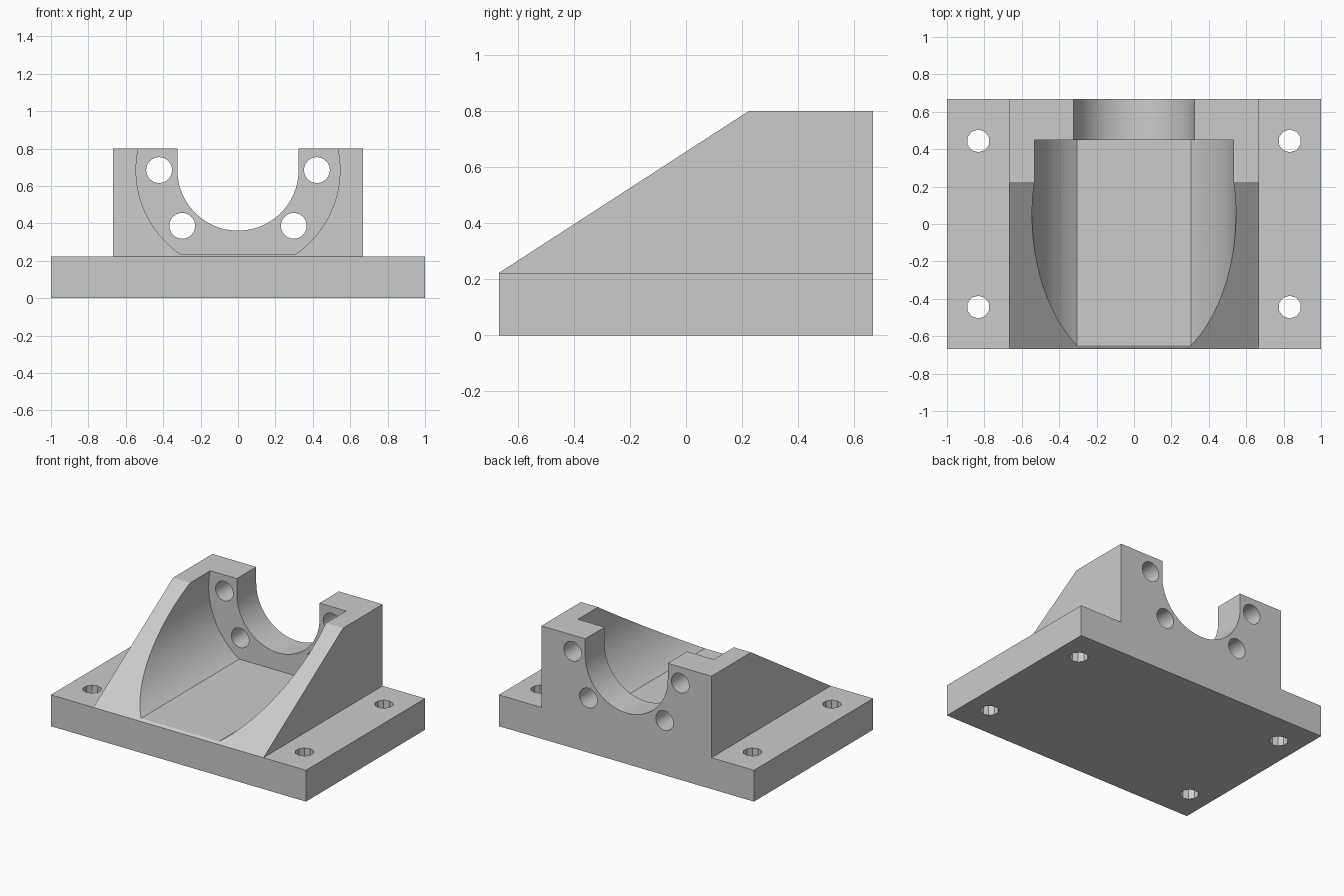
import bpy, bmesh, math
from mathutils import Vector

if "Cube" in bpy.data.objects:
    bpy.data.objects.remove(bpy.data.objects["Cube"], do_unlink=True)

WIDTH, DEPTH = 1.0, 0.667          # half sizes of the base plate
BASE_TOP, TOP = 0.222, 0.80
AXIS_Z = 0.685                     # height of the bearing axis
WALL_Y = 0.45                      # front of the rear wall

grey = bpy.data.materials.new("plain grey")
grey.use_nodes = True
colour = (0.6, 0.6, 0.6, 1)
grey.diffuse_color = colour
grey.node_tree.nodes["Principled BSDF"].inputs["Base Color"].default_value = colour


def prism(name, points, axis, low, high):
    """Extrude a flat outline along the x, y or z axis."""
    place = {"x": lambda a, b, t: (t, a, b),
             "y": lambda a, b, t: (a, t, b),
             "z": lambda a, b, t: (a, b, t)}[axis]
    bm = bmesh.new()
    face = bm.faces.new([bm.verts.new(place(a, b, low)) for a, b in points])
    result = bmesh.ops.extrude_face_region(bm, geom=[face])
    moved = [v for v in result["geom"] if isinstance(v, bmesh.types.BMVert)]
    bmesh.ops.translate(bm, verts=moved, vec=Vector(place(0, 0, high - low)))
    bmesh.ops.recalc_face_normals(bm, faces=bm.faces)
    mesh = bpy.data.meshes.new(name)
    bm.to_mesh(mesh)
    bm.free()
    mesh.materials.append(grey)
    obj = bpy.data.objects.new(name, mesh)
    bpy.context.collection.objects.link(obj)
    return obj


def arc(x, y, radius, start, end, steps):
    angles = [math.radians(start + (end - start) * i / steps) for i in range(steps + 1)]
    return [(x + radius * math.cos(a), y + radius * math.sin(a)) for a in angles]


def combine(target, tool, operation):
    """Apply a boolean and remove the tool."""
    tool.hide_render = True
    mod = target.modifiers.new("cut", "BOOLEAN")
    mod.operation, mod.solver, mod.object = operation, "EXACT", tool
    bpy.context.view_layer.objects.active = target
    bpy.ops.object.modifier_apply(modifier=mod.name)
    bpy.data.objects.remove(tool, do_unlink=True)


# Base plate joined to the sloped housing
block = prism("bearing_block", [(-WIDTH, -DEPTH), (WIDTH, -DEPTH), (WIDTH, DEPTH), (-WIDTH, DEPTH)],
              "z", 0, BASE_TOP)
side = [(-DEPTH, 0), (DEPTH, 0), (DEPTH, TOP), (0.225, TOP), (-DEPTH, BASE_TOP)]
combine(block, prism("housing", side, "x", -DEPTH, DEPTH), "UNION")

# Wide round cavity with a flat floor, open to the front and top
floor_angle = math.degrees(math.asin((AXIS_Z - 0.234) / 0.545))
cavity = arc(0, AXIS_Z, 0.545, floor_angle - 180, -180 - 30, 48)[::-1]
cavity += [(-x, z) for x, z in reversed(cavity)]
combine(block, prism("cavity_cutter", cavity, "y", -1, WALL_Y), "DIFFERENCE")

# U-shaped shaft opening through the rear wall
opening = arc(0, AXIS_Z, 0.324, 180, 360, 48) + [(0.324, 1), (-0.324, 1)]
combine(block, prism("opening_cutter", opening, "y", 0.3, 1), "DIFFERENCE")

for sx in (-1, 1):
    # Bolt holes around the shaft opening
    for angle in (0, 45):
        a = math.radians(angle)
        hole = arc(sx * 0.422 * math.cos(a), AXIS_Z - 0.422 * math.sin(a), 0.069, 0, 360, 32)[:-1]
        combine(block, prism("bolt_cutter", hole, "y", 0.3, 1), "DIFFERENCE")
    # Faceted mounting holes in the base
    for sy in (-1, 1):
        hole = arc(sx * 0.833, sy * 0.444, 0.061, 90, 450, 10)[:-1]
        combine(block, prism("mount_cutter", hole, "z", -1, 1), "DIFFERENCE")

# Merge coplanar faces and shade the round walls
bm = bmesh.new()
bm.from_mesh(block.data)
bmesh.ops.remove_doubles(bm, verts=bm.verts, dist=0.0001)
bmesh.ops.dissolve_limit(bm, angle_limit=0.01, verts=bm.verts, edges=bm.edges)
bm.to_mesh(block.data)
bm.free()
bpy.ops.object.select_all(action="DESELECT")
block.select_set(True)
bpy.context.view_layer.objects.active = block
bpy.ops.object.shade_smooth_by_angle(angle=math.radians(30))
